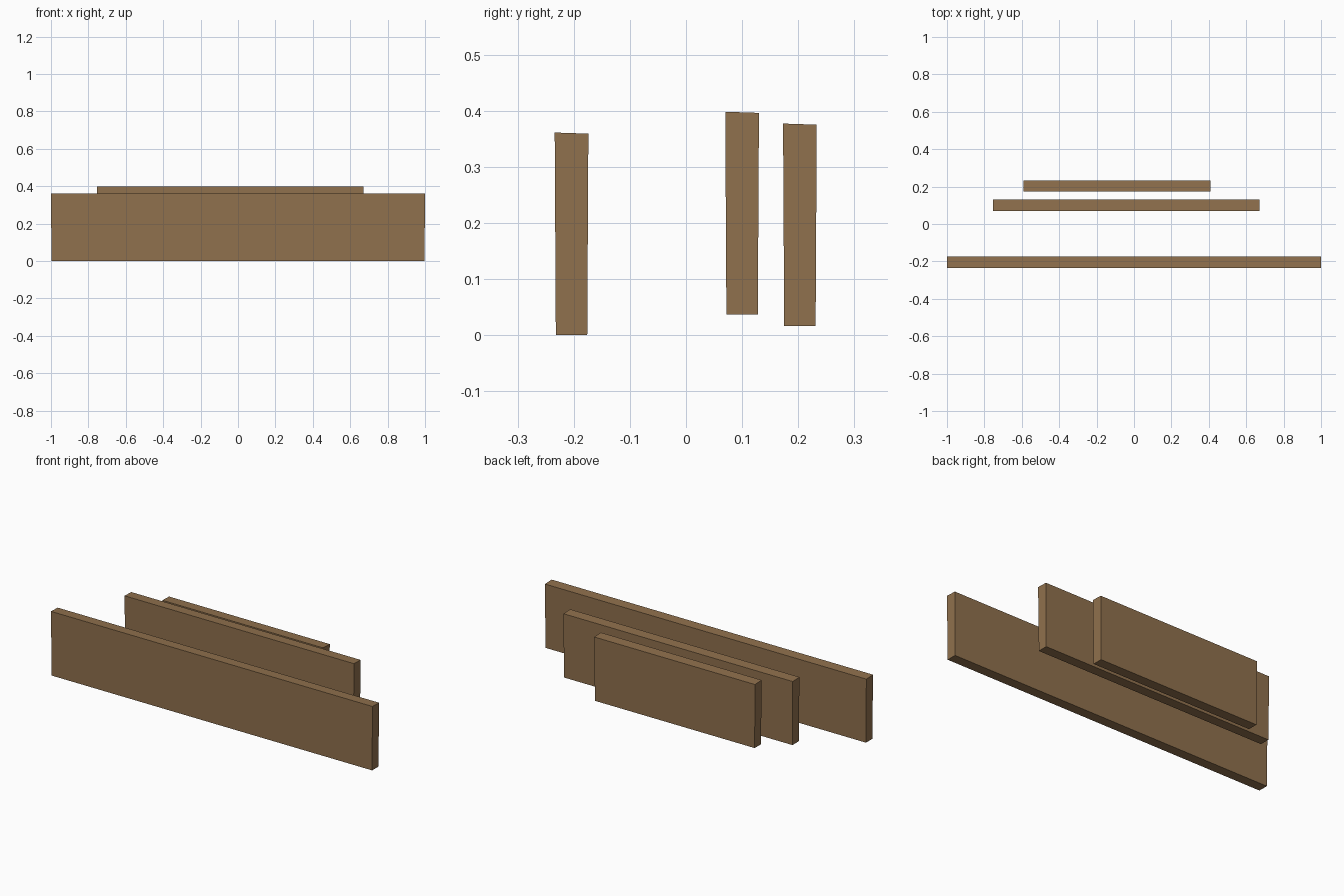
import bpy, bmesh

if "Cube" in bpy.data.objects:
    bpy.data.objects.remove(bpy.data.objects["Cube"])

wood = bpy.data.materials.new("wood")
wood.diffuse_color = (0.28, 0.165, 0.075, 1)
wood.use_nodes = True
wood.node_tree.nodes["Principled BSDF"].inputs["Base Color"].default_value = wood.diffuse_color

HEIGHT, THICK = 0.36, 0.06


def plank(name, x0, x1, y, z):
    """Rough-sawn board standing on edge, very slightly narrower at the foot."""
    bm = bmesh.new()
    bmesh.ops.create_cube(bm, size=1)
    for v in bm.verts:
        low = v.co.z < 0
        t = THICK - (0.004 if low else 0)
        inset = 0.003 if low else 0
        left = v.co.x < 0
        front = v.co.y < 0
        v.co.x = x0 + inset if left else x1 - inset
        v.co.y = y + v.co.y * t
        v.co.z = z if low else z + HEIGHT + (0.001 if front else -0.001)
    mesh = bpy.data.meshes.new(name)
    bm.to_mesh(mesh)
    bm.free()
    mesh.materials.append(wood)
    obj = bpy.data.objects.new(name, mesh)
    bpy.context.collection.objects.link(obj)


# Three loose boards, longest at the front
plank("long_plank", -1.0, 1.0, -0.204, 0.0)
plank("medium_plank", -0.755, 0.672, 0.1, 0.037)
plank("short_plank", -0.592, 0.408, 0.203, 0.016)
